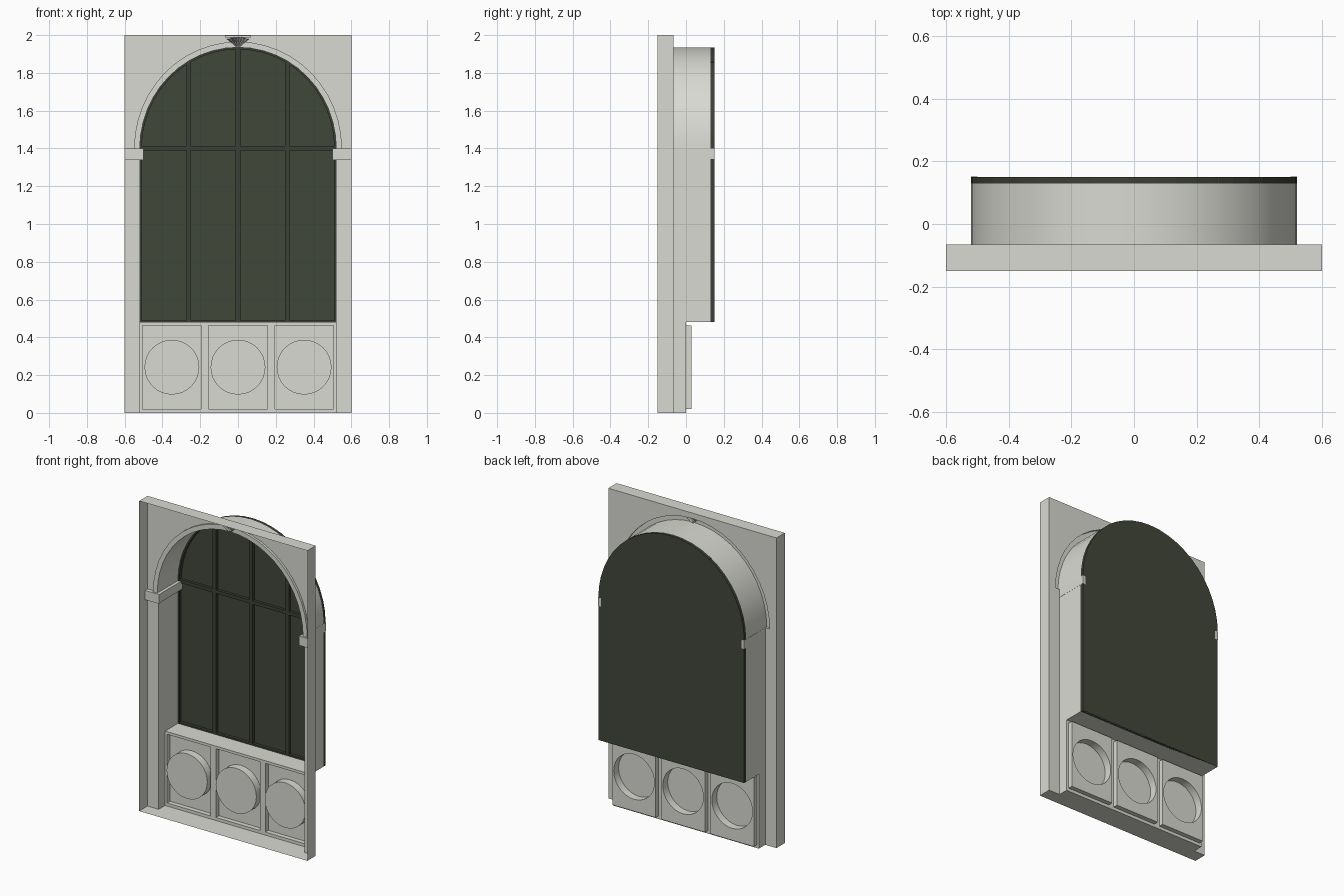
import bpy
import math

if "Cube" in bpy.data.objects:
    bpy.data.objects.remove(bpy.data.objects["Cube"])

# ---------- materials ----------
def material(name, rgb):
    m = bpy.data.materials.new(name)
    m.diffuse_color = (*rgb, 1)
    m.use_nodes = True
    m.node_tree.nodes["Principled BSDF"].inputs["Base Color"].default_value = m.diffuse_color
    return m

STONE = material("pale_stone", (0.70, 0.70, 0.65))
GLASS = material("dark_green_glass", (0.053, 0.063, 0.042))
FRAME = material("dark_frame", (0.046, 0.050, 0.037))


# ---------- helpers ----------
class Part:
    """Collects faces, then becomes one object."""
    def __init__(self, name, mat):
        self.name, self.mat, self.v, self.f = name, mat, [], []

    def face(self, pts):
        n = len(self.v)
        self.v += pts
        self.f.append(tuple(range(n, n + len(pts))))

    def flat(self, xz, y):
        # upright polygon at depth y
        self.face([(x, y, z) for x, z in xz])

    def rect(self, x0, x1, z0, z1, y):
        self.flat([(x0, z0), (x1, z0), (x1, z1), (x0, z1)], y)

    def strip(self, xz, y0, y1, closed=False):
        # path in xz swept along y, sharing vertices
        n, k = len(self.v), len(xz)
        self.v += [(x, y, z) for x, z in xz for y in (y0, y1)]
        for i in range(k if closed else k - 1):
            a, b = n + 2 * i, n + 2 * ((i + 1) % k)
            self.f.append((a, a + 1, b + 1, b))

    def box(self, x0, x1, y0, y1, z0, z1):
        self.rect(x0, x1, z0, z1, y0)
        self.flat([(x0, z0), (x0, z1), (x1, z1), (x1, z0)], y1)
        self.strip([(x0, z0), (x0, z1), (x1, z1), (x1, z0)], y1, y0, True)

    def build(self, smooth=False):
        me = bpy.data.meshes.new(self.name)
        me.from_pydata(self.v, [], self.f)
        me.materials.append(self.mat)
        me.update()
        ob = bpy.data.objects.new(self.name, me)
        bpy.context.collection.objects.link(ob)
        if smooth:
            bpy.ops.object.select_all(action='DESELECT')
            ob.select_set(True)
            bpy.context.view_layer.objects.active = ob
            bpy.ops.object.shade_smooth_by_angle(angle=math.radians(35))
        return ob


SPRING = 1.40
def arc(rx, rz, n=24):
    # left to right over the top
    return [(-rx * math.cos(math.pi * i / n), SPRING + rz * math.sin(math.pi * i / n))
            for i in range(n + 1)]

W, HW = 0.6, 0.52
FRONT, WALL, DADO, PANE0, PANE1 = -0.15, -0.065, 0.0, 0.13, 0.15
SILL = 0.48
inner, outer = arc(HW, 0.535), arc(0.55, 0.565)

# wall face with arched opening
p = Part("wall_face", STONE)
p.flat([(-W, 0), (-HW, 0), (-HW, SPRING)] + outer +
       [(HW, SPRING), (HW, 0), (W, 0), (W, 2), (-W, 2)], WALL)
p.build()

# rim standing forward around the wall
p = Part("outer_rim", STONE)
p.strip([(-W, 0), (-W, 2), (W, 2), (W, 0)], WALL, FRONT)
p.build()

# floor strip in front of the dado
p = Part("floor", STONE)
p.strip([(-W, 0), (W, 0)], FRONT, WALL)
p.strip([(-HW, 0), (HW, 0)], WALL, DADO)
p.build()

# raised moulding round the arch
p = Part("arch_moulding", STONE)
for i in range(len(inner) - 1):
    p.flat([inner[i], inner[i + 1], outer[i + 1], outer[i]], WALL - 0.015)
p.strip(outer, WALL, WALL - 0.015)
p.build()

# arch and side reveals
p = Part("arch_reveal", STONE)
p.strip(inner, WALL - 0.015, PANE0)
p.build(smooth=True)
p = Part("side_reveals", STONE)
for s in (-1, 1):
    p.strip([(s * HW, SILL), (s * HW, SPRING)], WALL, PANE0)
    p.strip([(s * HW, 0), (s * HW, SILL)], WALL, DADO)
p.build()

# imposts under the arch, returning along the reveal
p = Part("imposts", STONE)
for s in (-1, 1):
    a, b, c = sorted((s * 0.5, s * HW, s * W))
    p.box(a, c, WALL - 0.025, WALL, 1.34, 1.40)
    lo, hi = sorted((s * 0.5, s * (HW + 0.001)))
    p.box(lo, hi, WALL, PANE1 + 0.001, 1.345, 1.40)
p.build()

# sill
p = Part("sill", STONE)
p.strip([(-HW, SILL), (HW, SILL)], DADO, PANE1)
p.build()

# dado frame: grid of cells with three panels left open
panels = [(-0.505, -0.195), (-0.157, 0.157), (0.195, 0.505)]
PZ0, PZ1, BACK, DISC = 0.02, 0.463, 0.03, -0.02
xs = [-HW] + [x for pr in panels for x in pr] + [HW]
zs = [0, PZ0, PZ1, SILL]
p = Part("dado_frame", STONE)
for i in range(len(xs) - 1):
    for j in range(3):
        if not (i % 2 == 1 and j == 1):
            p.rect(xs[i], xs[i + 1], zs[j], zs[j + 1], DADO)
p.build()

# sunken panels with raised discs
for num, (x0, x1) in enumerate(panels):
    cx, cz, r, n = (x0 + x1) / 2, 0.242, 0.145, 32
    ring = [(cx + r * math.sin(2 * math.pi * i / n), cz + r * math.cos(2 * math.pi * i / n))
            for i in range(n)]
    p = Part(f"dado_panel_{num + 1}", STONE)
    p.strip([(x0, PZ0), (x0, PZ1), (x1, PZ1), (x1, PZ0)], DADO, BACK, True)
    h = n // 2
    p.flat(ring[:h + 1][::-1] + [(cx, PZ1), (x1, PZ1), (x1, PZ0), (cx, PZ0)], BACK)
    p.flat((ring[h:] + ring[:1])[::-1] + [(cx, PZ0), (x0, PZ0), (x0, PZ1), (cx, PZ1)], BACK)
    p.strip(ring, BACK, DISC, True)
    p.flat(ring[::-1], DISC)
    p.build(smooth=True)

# glazing
window = [(-HW, SILL)] + inner + [(HW, SILL)]
p = Part("window_glass", GLASS)
p.flat(window, PANE1)
p.build()

# window frame: edge band and glazing bars
p = Part("window_frame", FRAME)
band = [(-HW + 0.01, SILL + 0.01)] + arc(HW - 0.01, 0.525) + [(HW - 0.01, SILL + 0.01)]
k = len(window)
for i in range(k):
    j = (i + 1) % k
    p.flat([window[i], window[j], band[j], band[i]], PANE0)
p.strip(window, PANE0, PANE1, True)
p.strip(band, PANE1, PANE0, True)
for x in (-0.26, 0, 0.26):
    top = SPRING + 0.528 * math.sqrt(1 - (x / HW) ** 2)
    p.box(x - 0.012, x + 0.012, PANE0, PANE1 - 0.001, SILL + 0.005, top)
p.box(-HW + 0.005, HW - 0.005, PANE0 + 0.001, PANE1 - 0.001, 1.39, 1.412)
p.build()

# fan-shaped keystone: fluted lobes under a cap
p = Part("keystone_fan", STONE)
for i in range(-3, 4):
    t, b = i * 0.0165, i * 0.0025
    rt, rb = 0.009, 0.0015
    zt = 1.99 - 0.0012 * i * i
    p.face([(b, WALL - 0.020, 1.937), (t, WALL - 0.045 + abs(i) * 0.004, zt), (t - rt, WALL, zt), (b - rb, WALL, 1.937)])
    p.face([(b, WALL - 0.020, 1.937), (b + rb, WALL, 1.937), (t + rt, WALL, zt), (t, WALL - 0.045 + abs(i) * 0.004, zt)])
    p.face([(t - rt, WALL, zt), (t, WALL - 0.045 + abs(i) * 0.004, zt), (t + rt, WALL, zt)])
p.box(-0.07, 0.07, WALL - 0.035, WALL, 1.988, 1.998)
p.build()
